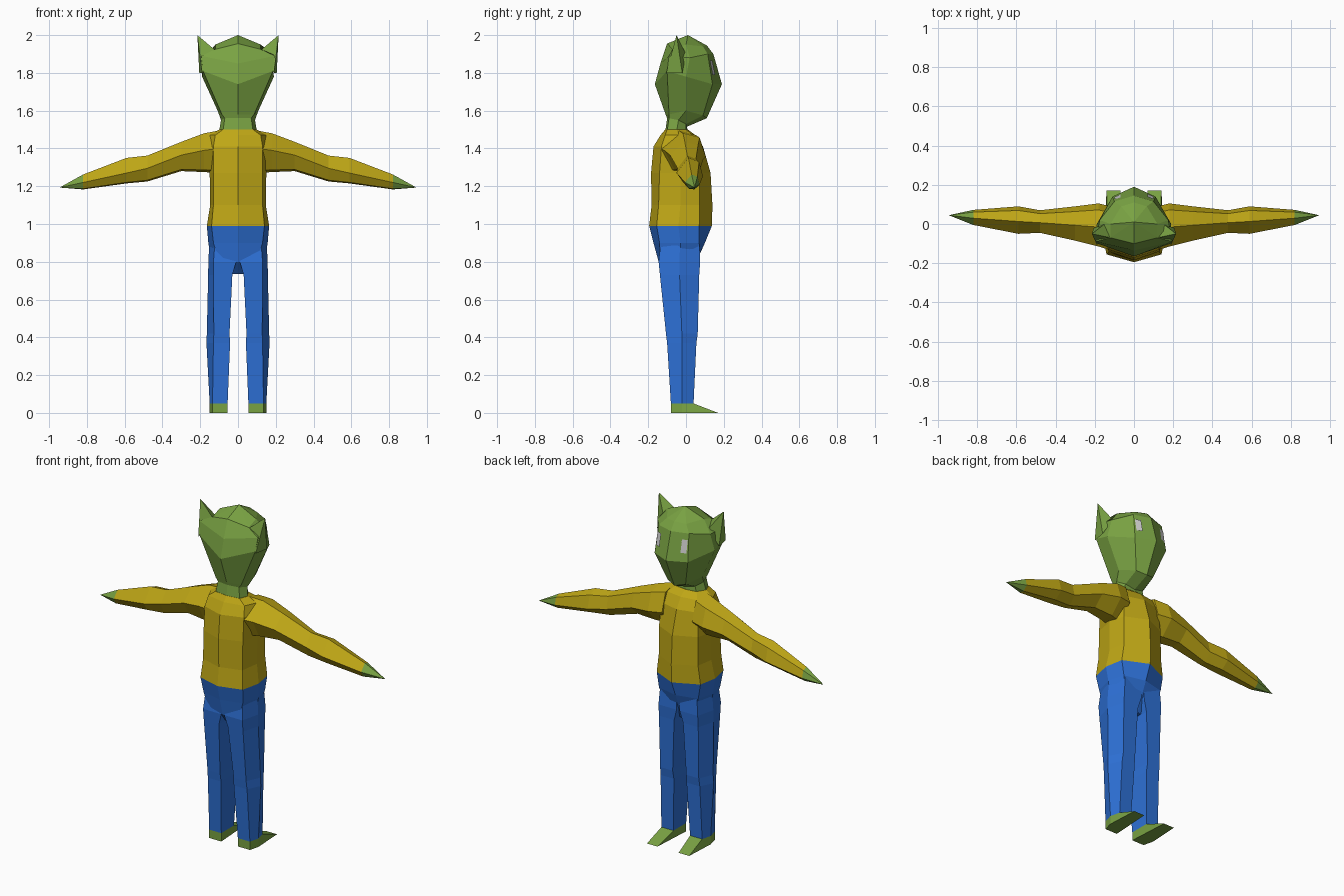
import bpy, bmesh
from mathutils import Vector
from mathutils.bvhtree import BVHTree

if "Cube" in bpy.data.objects:
    bpy.data.objects.remove(bpy.data.objects["Cube"])


def material(name, rgb):
    m = bpy.data.materials.new(name)
    m.diffuse_color = (*rgb, 1)
    m.use_nodes = True
    m.node_tree.nodes["Principled BSDF"].inputs["Base Color"].default_value = m.diffuse_color
    return m


green = material("green skin", (0.19, 0.36, 0.055))
yellow = material("yellow shirt", (0.52, 0.385, 0.008))
blue = material("blue trousers", (0.027, 0.165, 0.68))
white = material("eye white", (0.62, 0.62, 0.62))


def mirrored_ring(half):
    """Close a half section running from the back centre to the front centre."""
    return half + [(-x, y, z) for x, y, z in reversed(half[1:-1])]


def loft(name, rings, mats, mirror=False, cap_start=True, cap_end=True):
    bm = bmesh.new()
    loops = [[bm.verts.new(p) for p in r] for r in rings]
    n = len(rings[0])
    for a, b in zip(loops, loops[1:]):
        for i in range(n):
            j = (i + 1) % n
            bm.faces.new((a[i], a[j], b[j], b[i]))
    if cap_start:
        bm.faces.new(loops[0][::-1])
    if cap_end:
        bm.faces.new(loops[-1])
    bmesh.ops.remove_doubles(bm, verts=bm.verts, dist=0.0005)
    bmesh.ops.recalc_face_normals(bm, faces=bm.faces)
    return finish(name, bm, mats, mirror)


def finish(name, bm, mats, mirror=False):
    me = bpy.data.meshes.new(name)
    bm.to_mesh(me)
    bm.free()
    for m in mats:
        me.materials.append(m)
    ob = bpy.data.objects.new(name, me)
    bpy.context.collection.objects.link(ob)
    if mirror:
        ob.modifiers.new("mirror", 'MIRROR').use_clip = True
    return ob


# Head and neck: half sections, back to front, from the collar to the crown
head_half = [
    [(0, -.11, 1.49), (.08, -.10, 1.49), (.10, -.05, 1.49), (.07, 0, 1.49), (0, .01, 1.49)],
    [(0, -.10, 1.56), (.07, -.09, 1.56), (.09, -.04, 1.55), (.06, 0, 1.53), (0, .005, 1.515)],
    [(0, -.108, 1.58), (.085, -.09, 1.58), (.108, 0, 1.60), (.06, .09, 1.575), (0, .11, 1.56)],
    [(0, -.165, 1.74), (.185, -.10, 1.81), (.19, 0, 1.78), (.11, .14, 1.74), (0, .19, 1.74)],
    [(0, -.135, 1.85), (.195, -.09, 1.89), (.175, .02, 1.88), (.10, .115, 1.90), (0, .145, 1.90)],
    [(0, -.10, 1.955), (.12, -.07, 1.925), (.12, 0, 1.95), (.065, .09, 1.94), (0, .11, 1.945)],
    [(0, .01, 2.0)] * 5,
]
head = loft("head", [mirrored_ring(h) for h in head_half], [green], cap_end=False)

# Pointed ears
ear_base = [(.12, -.07, 1.92), (.19, -.105, 1.80), (.205, -.02, 1.80), (.15, 0, 1.90)]
loft("ears", [ear_base, [(.215, -.05, 2.0)] * 4], [green], mirror=True, cap_end=False)

# Eyes: thin plates laid on the face
tree = BVHTree.FromPolygons([v.co for v in head.data.vertices],
                            [p.vertices for p in head.data.polygons])
bm = bmesh.new()
for side in (-1, 1):
    quad = []
    for x, z in ((.068, 1.79), (.10, 1.79), (.10, 1.865), (.068, 1.865)):
        hit = tree.ray_cast(Vector((side * x, 1, z)), Vector((0, -1, 0)))[0]
        quad.append(bm.verts.new(hit + Vector((0, .005, 0))))
    bm.faces.new(quad if side < 0 else quad[::-1])
for f in bm.faces:
    f.normal_update()
    if f.normal.y < 0:
        f.normal_flip()
finish("eyes", bm, [white])


def body_ring(z, back, corner, side, front_corner, front):
    return mirrored_ring([(0, back, z), (*corner, z), (*side, z), (*front_corner, z), (0, front, z)])


# Shirt torso
waist = (-.195, (.14, -.155), (.165, -.04), (.145, .07), .137)
loft("shirt_torso", [
    body_ring(.99, *waist),
    body_ring(1.10, -.182, (.13, -.145), (.147, -.03), (.13, .072), .14),
    body_ring(1.27, -.185, (.13, -.14), (.15, -.03), (.13, .07), .13),
    body_ring(1.41, -.172, (.13, -.13), (.17, -.03), (.12, .06), .09),
    body_ring(1.47, -.135, (.12, -.11), (.15, -.04), (.10, .035), .05),
    body_ring(1.50, -.11, (.08, -.10), (.10, -.05), (.07, 0), .01),
], [yellow])

# Sleeves and hands: x, back y, front y, ridge z, top z, bottom z
arm = [
    (.10, -.14, .085, 1.40, 1.495, 1.27),
    (.18, -.115, .105, 1.39, 1.48, 1.275),
    (.30, -.085, .09, 1.365, 1.435, 1.28),
    (.48, -.045, .07, 1.295, 1.362, 1.225),
    (.59, -.05, .09, 1.27, 1.35, 1.215),
    (.82, -.005, .072, 1.22, 1.262, 1.183),
    (.945, .045, .045, 1.193, 1.193, 1.193),
]
arm_rings = []
for x, yb, yf, zr, zt, zb in arm:
    w = yf - yb
    arm_rings.append([(x, yb, zr), (x, yb + .45 * w, zt), (x, yb + .85 * w, (zt + zr) / 2 + (zt - zr) * .25),
                      (x, yf, zr - .3 * (zr - zb)), (x, yb + .65 * w, zb), (x, yb + .25 * w, zb + .1 * (zr - zb))])
arms = loft("sleeves_and_hands", arm_rings, [yellow, green], mirror=True, cap_end=False)
for p in arms.data.polygons:
    p.material_index = int(p.center.x > .83)

# Trouser seat
loft("trouser_seat", [
    body_ring(.735, -.085, (.035, -.08), (.05, -.03), (.035, .02), .03),
    body_ring(.80, -.145, (.10, -.135), (.14, -.03), (.10, .05), .055),
    body_ring(.90, -.172, (.13, -.14), (.157, -.03), (.13, .07), .10),
    body_ring(.99, *waist),
], [blue])


def leg_ring(z, inner, corner, outer, back, front):
    mid = (back + front) / 2
    return [(inner, back, z), (corner, back, z), (outer, mid, z),
            (corner, front, z), (inner, front, z)]


# Trouser legs with a knee crease
loft("trouser_legs", [
    leg_ring(.05, .055, .135, .15, -.08, .04),
    leg_ring(.37, .042, .13, .167, -.10, .055),
    leg_ring(.42, .045, .128, .165, -.106, .062),
    leg_ring(.73, .03, .13, .158, -.138, .07),
    leg_ring(.80, .01, .13, .157, -.145, .075),
    leg_ring(.93, .01, .12, .15, -.13, .07),
], [blue], mirror=True)

# Wedge feet
loft("feet", [
    [(.055, -.08, 0), (.135, -.08, 0), (.15, -.02, 0), (.14, .17, 0), (.07, .17, 0)],
    [(.055, -.08, .05), (.135, -.08, .05), (.15, -.02, .05), (.135, .04, .05), (.055, .04, .05)],
], [green], mirror=True)
